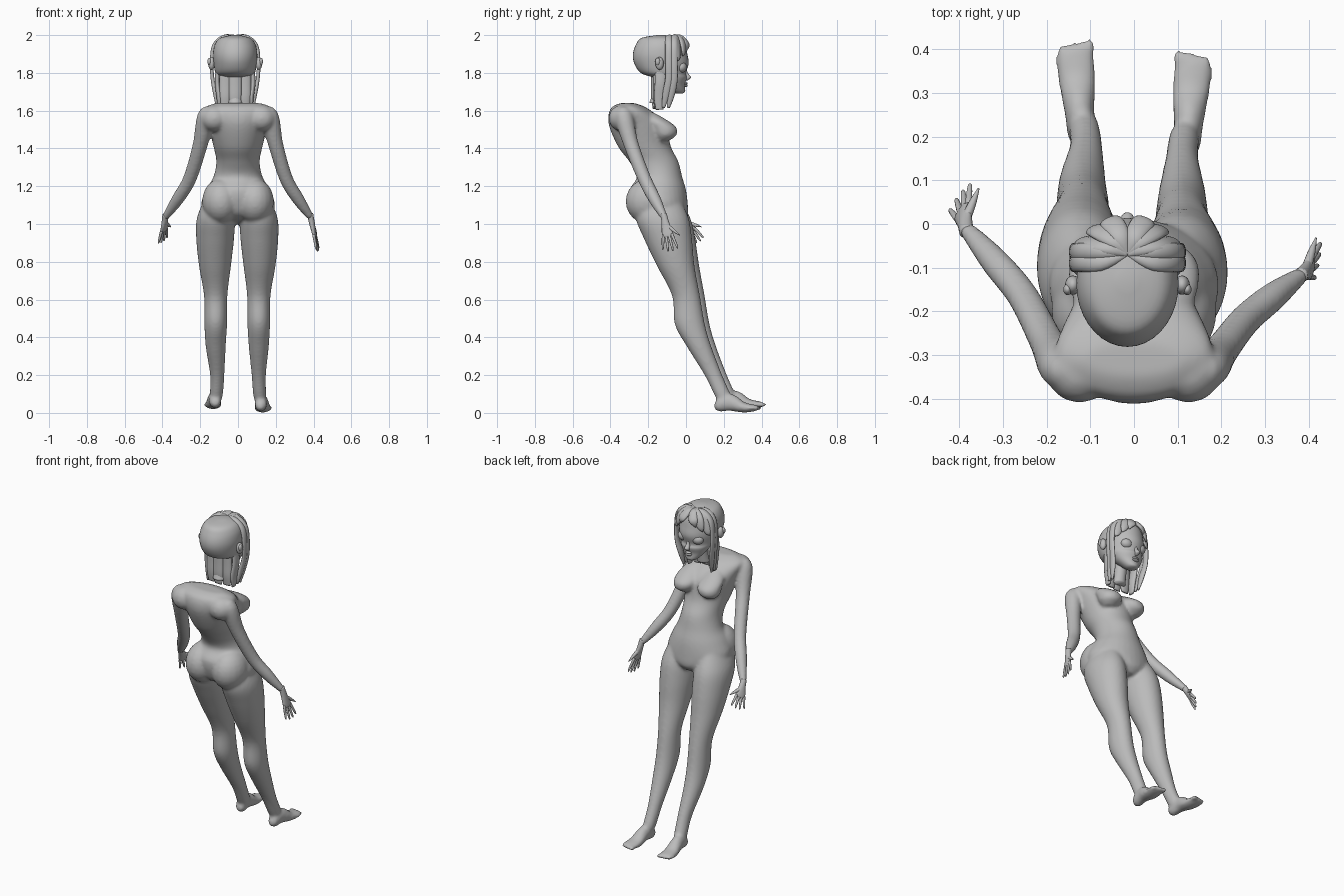
import bpy, bmesh, math
from mathutils import Vector, Matrix

if "Cube" in bpy.data.objects:
    bpy.data.objects.remove(bpy.data.objects["Cube"], do_unlink=True)

grey = bpy.data.materials.new("plain grey")
grey.use_nodes = True
grey.diffuse_color = (.5, .5, .5, 1)
grey.node_tree.nodes["Principled BSDF"].inputs["Base Color"].default_value = grey.diffuse_color
CX = -.015  # middle of the head


def spline(points, steps):
    """Catmull-Rom through points that carry position and radii."""
    rows = [Vector(p) if len(p) > 4 else Vector((*p, p[-1])) for p in points]
    out = []
    for i in range(len(rows) - 1):
        b, c = rows[i], rows[i + 1]
        a = rows[i - 1] if i else b
        d = rows[min(i + 2, len(rows) - 1)]
        for k in range(steps):
            t = k / steps
            out.append(b + ((c - a) * t + (a * 2 - b * 5 + c * 4 - d) * t * t
                            + (b * 3 - a - c * 3 + d) * t ** 3) / 2)
    return out + [rows[-1]]


def loft(bm, points, wide=None, sides=20, steps=5):
    """Rows are x, y, z and one or two radii. Level rings, or rings across the path if wide is given."""
    rows = spline(points, steps)
    centres = [Vector(row[:3]) for row in rows]
    rings = []
    for i, row in enumerate(rows):
        u, v = Vector((1, 0, 0)), Vector((0, 1, 0))
        if wide:
            tangent = centres[min(i + 1, len(rows) - 1)] - centres[max(i - 1, 0)]
            v = tangent.cross(Vector(wide)).normalized()
            u = v.cross(tangent).normalized()
        ring = []
        for k in range(sides):
            angle = math.tau * k / sides
            offset = u * row[3] * math.cos(angle) + v * row[4] * math.sin(angle)
            ring.append(bm.verts.new(centres[i] + offset))
        rings.append(ring)
    faces = [bm.faces.new(rings[0]), bm.faces.new(rings[-1][::-1])]
    for lower, upper in zip(rings, rings[1:]):
        for k in range(sides):
            n = (k + 1) % sides
            faces.append(bm.faces.new((lower[k], upper[k], upper[n], lower[n])))
    bmesh.ops.recalc_face_normals(bm, faces=faces)


def ball(bm, centre, size):
    matrix = Matrix.Translation(centre) @ Matrix.Diagonal((*size, 1))
    bmesh.ops.create_uvsphere(bm, u_segments=20, v_segments=12, radius=1, matrix=matrix)


def finish(name, bm, voxel=None):
    mesh = bpy.data.meshes.new(name)
    bm.to_mesh(mesh)
    bm.free()
    mesh.materials.append(grey)
    for polygon in mesh.polygons:
        polygon.use_smooth = True
    part = bpy.data.objects.new(name, mesh)
    bpy.context.collection.objects.link(part)
    if voxel:
        blend = part.modifiers.new("blend", 'REMESH')
        blend.mode, blend.voxel_size, blend.use_smooth_shade = 'VOXEL', voxel, True
        soften = part.modifiers.new("soften", 'SMOOTH')
        soften.factor, soften.iterations = .5, 10


def mirrored(points, side, middle=0):
    return [(middle + side * x, *rest) for x, *rest in points]


SIDES = ((1, "left"), (-1, "right"))

# body: torso, bust, hips, arms, legs and feet blended into one skin
body = bmesh.new()
loft(body, [(0, -.31, 1.64, .12, .04), (0, -.3, 1.61, .18, .1), (0, -.26, 1.53, .16, .15),
            (0, -.22, 1.41, .13, .14), (0, -.17, 1.33, .115, .13), (0, -.14, 1.25, .13, .12),
            (0, -.15, 1.18, .17, .15), (0, -.14, 1.1, .195, .15), (0, -.12, 1.04, .15, .13),
            (0, -.08, 1, .05, .06)], sides=32)
bust = [(.07, -.2, 1.59, .03), (.08, -.16, 1.55, .06), (.08, -.12, 1.51, .07),
        (.085, -.11, 1.47, .06), (.085, -.12, 1.44, .03)]
for side, name in SIDES:
    ball(body, (side * .125, -.34, 1.56), (.075, .07, .07))  # shoulder blade
    loft(body, mirrored(bust, side))
    ball(body, (side * .09, -.2, 1.12), (.1, .12, .12))  # seat

# the right arm swings further forward than the left
arm = [(.13, -.33, 1.58, .03), (.165, -.33, 1.57, .05), (.2, -.29, 1.42, .04),
       (.255, -.22, 1.24, .036), (.32, -.165, 1.13, .033), (.385, -.115, 1.035, .019)]
wrists = {}
for side, name in SIDES:
    swing = [0, 0, .02, .055, .08, .105] if side < 0 else [0] * len(arm)
    path = [(side * x, y + forward, z, r) for (x, y, z, r), forward in zip(arm, swing)]
    loft(body, path, wide=(0, 1, 0))
    wrists[name] = Vector(path[-1][:3])

leg = [(.1, -.14, 1.13, .07, .11), (.11, -.125, 1.03, .1, .14), (.113, -.095, .92, .1, .127),
       (.114, -.055, .78, .085, .1), (.11, 0, .62, .062, .074), (.11, .02, .47, .06, .08),
       (.11, .07, .35, .053, .065), (.11, .145, .2, .038, .047), (.115, .195, .09, .034, .042),
       (.12, .2, .05, .02)]
foot = [(.12, .15, .043, .012), (.12, .17, .042, .03, .036), (.125, .23, .056, .034, .046),
        (.13, .3, .03, .043, .029), (.135, .35, .026, .045, .02), (.136, .38, .027, .036, .013)]
# the right leg trails slightly and its foot is lifted
for side, out, back, lift in ((1, 0, 0, 0), (-1, .008, .025, .018)):
    loft(body, [(side * (x + out * (z > .3)), y + back * min(1, (1.15 - z) * 3), z, *radii)
                for x, y, z, *radii in leg], sides=28)
    loft(body, [(side * x, y + back, z + lift, *radii) for x, y, z, *radii in foot], wide=(1, 0, 0))
    for toe in range(5):
        ball(body, (side * (.1 + toe * .017), .38 + back - .004 * toe, .026 + lift), (.011, .022, .013))
finish("body", body, .0085)

# hands: flat palm, four fanned fingers and a thumb
hand_aim = {"left": ((.425, -.08, .85), (.15, .95, .1)), "right": ((-.4, .07, .9), (.55, .7, .35))}
for name, (tip, spread) in hand_aim.items():
    hand = bmesh.new()
    wrist, tip, spread = wrists[name], Vector(tip), Vector(spread).normalized()
    knuckle = wrist.lerp(tip, .48)
    loft(hand, [(*wrist.lerp(tip, -.1), .017), (*wrist.lerp(tip, .15), .02, .015),
                (*knuckle, .03, .01), (*wrist.lerp(tip, .56), .02, .006)], wide=spread)
    for k in (-1.5, -.5, .5, 1.5):
        end = tip + spread * k * .027 - (tip - wrist) * .06 * abs(k)
        base = knuckle + spread * k * .015
        loft(hand, [(*base, .008), (*base.lerp(end, .5), .007), (*base.lerp(end, .9), .005),
                    (*end, .001)], wide=spread, sides=10, steps=3)
    start, end = wrist.lerp(tip, .2), wrist.lerp(tip, .55) + spread * .065
    loft(hand, [(*start, .012), (*start.lerp(end, .55), .009), (*end, .002)], wide=(1, 0, 0), sides=10)
    finish(name + "_hand", hand)

# head with nose, lips and lidded eyes
head = bmesh.new()
loft(head, [(CX, -.035, 1.69, .01), (CX, -.04, 1.7, .035), (CX, -.065, 1.74, .07, .06),
            (CX, -.085, 1.775, .09), (CX, -.12, 1.8, .105, .12), (CX, -.13, 1.85, .114, .144),
            (CX, -.137, 1.9, .117, .144), (CX, -.135, 1.95, .108, .13), (CX, -.135, 1.985, .08, .1),
            (CX, -.13, 2, .02)], sides=36)
loft(head, [(CX, -.006, 1.825, .008), (CX, 0, 1.8, .01), (CX, .012, 1.775, .015),
            (CX, 0, 1.76, .008)], sides=14)
for height in (1.744, 1.732):
    ball(head, (CX, -.005, height), (.02, .014, .008))
for side, name in SIDES:
    ball(head, (CX + side * .047, -.026, 1.83), (.036, .03, .03))
finish("head", head)

neck = bmesh.new()
loft(neck, [(CX, -.13, 1.79, .04), (CX, -.14, 1.7, .035), (CX, -.155, 1.64, .04)])
finish("neck", neck)

ear_lock = [(.09, -.135, 1.83, .03, .012), (.095, -.135, 1.75, .03, .013),
            (.085, -.14, 1.67, .03, .014), (.085, -.14, 1.605, .02, .006)]
for side, name in SIDES:
    ear = bmesh.new()
    ball(ear, (CX + side * .125, -.14, 1.85), (.018, .022, .034))
    ball(ear, (CX + side * .137, -.15, 1.86), (.01, .013, .02))
    finish(name + "_ear", ear)

    # flat ribbon over the temple, in two overlapping strands
    ribbon = bmesh.new()
    for y in (-.09, -.064):
        path = [(0, -.07, 1.99, .005), (.06, y, 1.988, .018, .013), (.11, y, 1.945, .02, .012),
                (.124, y, 1.86, .02, .01), (.12, y, 1.77, .02, .01),
                (.105, y - .014, 1.69, .02, .012), (.095, y - .03, 1.615, .008, .005)]
        loft(ribbon, mirrored(path, side, CX), wide=(0, 1, 0), sides=14)
    finish(name + "_temple_lock", ribbon)

    # wide lock behind the ear
    lock = bmesh.new()
    loft(lock, mirrored(ear_lock, side, CX), wide=(0, 1, 0), sides=14)
    finish(name + "_ear_lock", lock)

    # fringe swept from the parting towards the temple
    fringe = bmesh.new()
    for x, y, z in ((.104, -.045, 1.865), (.078, -.018, 1.89), (.045, 0, 1.915)):
        path = [(0, -.07, 1.99, .007), (x * .35, y * .5 - .03, 1.99, .022, .012),
                (x * .75, y, 1.96, .027, .012), (x, y + .005, z + .025, .02, .009),
                (x * 1.1, y, z, .003)]
        loft(fringe, mirrored(path, side, CX), wide=(1, -.5 * side, .3 * side), sides=14)
    finish(name + "_fringe", fringe)

# hair hanging behind the neck
back_hair = bmesh.new()
for k in (-1, 0, 1):
    x, y = CX + k * .05, -.17 + abs(k) * .01
    loft(back_hair, [(x, y, 1.82, .034, .016), (x, y, 1.74, .034, .015),
                     (x, y, 1.67, .033, .015), (x, y, 1.61, .024, .006)], wide=(1, 0, 0), sides=14)
finish("back_hair", back_hair)
